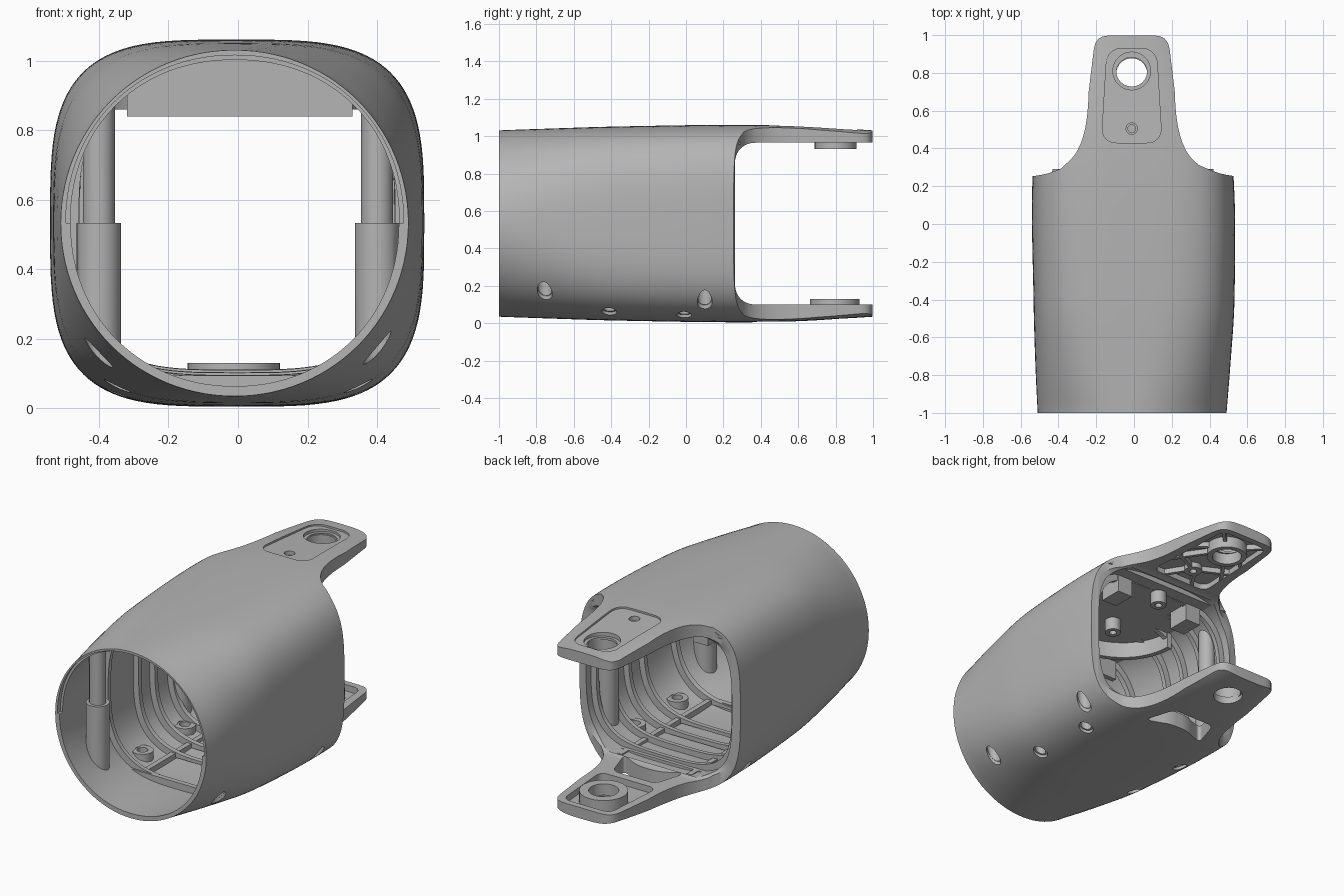
import bpy, bmesh, math
from mathutils import Vector

if "Cube" in bpy.data.objects:
    bpy.data.objects.remove(bpy.data.objects["Cube"])

grey = bpy.data.materials.new("plain grey")
grey.use_nodes = True
grey.diffuse_color = (0.46, 0.46, 0.46, 1)
grey.node_tree.nodes["Principled BSDF"].inputs["Base Color"].default_value = (0.46, 0.46, 0.46, 1)

MID = 0.533    # height of the body axis
AX = -0.012    # centre line of the arms


def make(name, bm):
    bmesh.ops.recalc_face_normals(bm, faces=bm.faces)
    me = bpy.data.meshes.new(name)
    bm.to_mesh(me)
    bm.free()
    me.materials.append(grey)
    ob = bpy.data.objects.new(name, me)
    bpy.context.collection.objects.link(ob)
    return ob


def skin(name, rings):
    """Closed solid through a list of point rings."""
    bm = bmesh.new()
    vs = [[bm.verts.new(p) for p in r] for r in rings]
    for a, b in zip(vs, vs[1:]):
        for i in range(len(a)):
            j = (i + 1) % len(a)
            bm.faces.new((a[i], a[j], b[j], b[i]))
    bm.faces.new(vs[0])
    bm.faces.new(vs[-1])
    return make(name, bm)


def prism(name, pts, lo, hi, axis="z"):
    put = (lambda p, t: (p[0], p[1], t)) if axis == "z" else (lambda p, t: (t, p[0], p[1]))
    return skin(name, [[put(p, t) for p in pts] for t in (lo, hi)])


def box(name, x0, x1, y0, y1, z0, z1):
    return prism(name, [(x0, y0), (x1, y0), (x1, y1), (x0, y1)], z0, z1)


def disc(name, x, y, r, z0, z1):
    n = 40
    return prism(name, [(x + r * math.cos(math.tau * i / n), y + r * math.sin(math.tau * i / n))
                        for i in range(n)], z0, z1)


def bezier(a, b, c, d, n=14):
    a, b, c, d = map(Vector, (a, b, c, d))
    return [tuple(a * (1 - t)**3 + b * 3 * t * (1 - t)**2 + c * 3 * t * t * (1 - t) + d * t**3)
            for t in (k / n for k in range(n + 1))]


def rounded(pts, r, n=8):
    """Round every corner of a polygon."""
    out = []
    for i, p in enumerate(pts):
        p = Vector(p)
        ends = []
        for q in (Vector(pts[i - 1]), Vector(pts[(i + 1) % len(pts)])):
            ends.append(p + (q - p).normalized() * min(r, (q - p).length * 0.48))
        out += bezier(ends[0], ends[0].lerp(p, .6), ends[1].lerp(p, .6), ends[1], n)
    return out


def spline(rows, y):
    """Smooth interpolation of a station table keyed on its first column."""
    k = max(0, min(len(rows) - 2, sum(r[0] <= y for r in rows) - 1))
    a, b = rows[k], rows[k + 1]
    p, q = rows[max(k - 1, 0)], rows[min(k + 2, len(rows) - 1)]
    h = b[0] - a[0]
    t = (y - a[0]) / h
    res = []
    for c in range(1, len(a)):
        m0 = (b[c] - p[c]) / (b[0] - p[0]) * h
        m1 = (q[c] - a[c]) / (q[0] - a[0]) * h
        res.append((2*t**3 - 3*t*t + 1) * a[c] + (t**3 - 2*t*t + t) * m0
                   + (3*t*t - 2*t**3) * b[c] + (t**3 - t*t) * m1)
    return res


def loft(name, rows, y0, y1, steps, inset=0.0, n=112):
    rings = []
    for s in range(steps + 1):
        y = y0 + (y1 - y0) * s / steps
        cx, a, h, e = spline(rows, y)
        ring = []
        for i in range(n):
            c, d = math.cos(math.tau * i / n), math.sin(math.tau * i / n)
            ring.append((cx + (a - inset) * math.copysign(abs(c) ** (2 / e), c), y,
                         MID + (h - inset) * math.copysign(abs(d) ** (2 / e), d)))
        rings.append(ring)
    return skin(name, rings)


def boolean(ob, cutter, op="DIFFERENCE", keep=False):
    m = ob.modifiers.new("cut", "BOOLEAN")
    m.operation, m.object, m.solver = op, cutter, "EXACT"
    dg = bpy.context.evaluated_depsgraph_get()
    me = bpy.data.meshes.new_from_object(ob.evaluated_get(dg))
    ob.modifiers.clear()
    ob.data = me
    if not keep:
        bpy.data.objects.remove(cutter)


# Body stations: y, centre x, half width, half height, squareness
OUTER = [(-1.05, -.01, .497, .495, 2), (-1, -.01, .5, .498, 2), (-.75, -.006, .516, .507, 2.5),
         (-.4, 0, .532, .518, 3.2), (.25, -.005, .532, .528, 3.6), (.6, -.01, .48, .522, 3.4),
         (1.05, AX, .36, .495, 3)]
INNER = [(-1.05, -.01, .47, .468, 2), (-.75, -.006, .482, .474, 2.5),
         (-.4, 0, .495, .482, 3.2), (.35, -.005, .48, .45, 3.6)]

# Shell, trimmed to the plan of the body and its two arms
shell = loft("body_shell", OUTER, -1.04, 1.04, 40)
boolean(shell, loft("cavity", INNER, -1.05, .33, 26))
side = ([(.6, .246)] + bezier((.535, .253), (.33, .28), (.235, .36), (.228, .7))
        + bezier((.205, .89), (.198, .96), (.19, .998), (.11, .998), 8))
plan = [(.6, -1)] + side + [(-x, y) for x, y in reversed(side)] + [(-.6, -1)]
boolean(shell, prism("plan", [(x + AX * (y > .3), y) for x, y in plan], -.2, 1.3), "INTERSECT")
boolean(shell, prism("fork_gap", rounded([(.262, .1), (1.3, .1), (1.3, .965), (.262, .965)], .11, 10),
                     -1, 1, "x"))
# Stepped lip on the upper half of the front rim
lip = loft("lip", [(r[0], r[1], r[2] + .014, r[3] + .014, r[4]) for r in INNER], -1.04, -.97, 2)
boolean(lip, box("upper_half", -1, 1, -1.2, 0, MID, 1.2), "INTERSECT")
boolean(shell, lip)


def arm_shape(w, y0, y1, r=.05):
    return rounded([(AX - w - .02, y0), (AX + w + .02, y0), (AX + w - .01, y1), (AX - w + .01, y1)], r)


# Sunken panel on the upper arm
panel = prism("panel", arm_shape(.14, .43, .93, .08), 1.048, 1.2)
for v in panel.data.vertices:
    v.co.z -= .05 * (v.co.y - .45)
boolean(shell, panel)

# Pockets inside the arms, and the window through the lower one
boolean(shell, prism("lower_pocket", arm_shape(.165, .56, .96), .062, .2))
boolean(shell, prism("upper_pocket", arm_shape(.17, .38, .96), .8, .998))
window = [(AX - .2, .32), (AX - .06, .38), (AX + .06, .38), (AX + .2, .32), (AX + .14, .51), (AX - .14, .51)]
boolean(shell, prism("window", rounded(window, .04), -.1, .2))

# Pivot and screw holes
for x, y, r, z0, z1 in [(AX, .81, .082, -.1, 1.2), (AX, .81, .1, 1.012, 1.2), (AX, .505, .03, 1.0, 1.2)]:
    boolean(shell, disc("hole", x, y, r, z0, z1))
POSTS = [(s * x, y) for s in (-1, 1) for x, y in ((.4, -.755), (.452, .1))]
BOSSES = [(s * .345, y) for s in (-1, 1) for y in (-.41, -.01)]
for x, y in POSTS + BOSSES:
    boolean(shell, disc("hole", x, y, .04, -.1, .35))

parts = [shell]


def tube(name, x, y, r, hole, z0, z1):
    ob = disc(name, x, y, r, z0, z1)
    boolean(ob, disc("bore", x, y, hole, z0 - .1, z1 + .1))
    parts.append(ob)
    return ob


# Bearing rings in the arms, webs under the upper one
tube("lower_bearing_ring", AX, .795, .133, .082, .05, .13)
tube("upper_bearing_ring", AX, .8, .112, .082, .932, 1.005)
tube("screw_sleeve", AX, .505, .05, .02, .967, 1.02)
for s in (-1, 1):
    for p, q in (((.07, .87), (.15, .95)), ((.1, .77), (.19, .7)), ((.06, .71), (.19, .52)),
                 ((.04, .53), (.18, .6)), ((.03, .48), (.1, .37))):
        a, b = Vector((AX + s * p[0], p[1])), Vector((AX + s * q[0], q[1]))
        w = (b - a).orthogonal().normalized() * .01
        parts.append(prism("arm_web", [tuple(v) for v in (a + w, b + w, b - w, a - w)], .967, 1.002))

# Inside parts are trimmed to sit within the wall
core = loft("core", OUTER, -1.0, .9, 36, inset=.014)
inside = []
for x, y in POSTS:
    inside.append(tube("lower_post", x, y, .064, .038, .0, MID))
    inside.append(tube("upper_post", x, y, .046, .018, MID - .01, 1.05))
for x, y in BOSSES:
    inside.append(tube("floor_boss", x, y, .06, .03, .0, .13))

# Rib bands along the inner side walls
for y in (-.56, -.27, -.12, .04, .2):
    rib = loft("side_rib", INNER, y - .014, y + .014, 2, inset=-.012)
    boolean(rib, loft("rib_void", INNER, y - .03, y + .03, 2, inset=.035))
    boolean(rib, box("side_band", -1, 1, -1, 1, .07, .96), "INTERSECT")
    parts.append(rib)

# Floor beams, ceiling plate and hanging walls
for s in (-1, 1):
    inside.append(box("floor_beam", s * .23 - .015, s * .23 + .015, -.57, .3, .0, .095))
    inside.append(box("ceiling_block", s * .25 - .05, s * .25 + .05, .08, .22, .85, 1.04))
    inside.append(tube("ceiling_boss", AX, s * .2, .045, .02, .88, .98))
for y in (-.57, .22):
    inside.append(box("floor_crossbar", -.45, .45, y - .015, y + .015, .0, .095))
inside.append(box("ceiling_plate", -.5, .5, -.56, .29, .955, 1.1))
inside.append(box("ceiling_wall", -.32, .33, -.57, -.54, .84, 1.1))
arc = [(r * math.cos(math.pi * i / 24), -.1 - r * math.sin(math.pi * i / 24))
       for r, order in ((.36, range(25)), (.33, range(24, -1, -1))) for i in order]
inside.append(prism("ceiling_arc", arc, .86, 1.0))
for ob in inside:
    boolean(ob, core, "INTERSECT", keep=True)
    if ob not in parts:
        parts.append(ob)
bpy.data.objects.remove(core)

# Smooth shading with crisp edges
bpy.ops.object.select_all(action="DESELECT")
for ob in parts:
    ob.select_set(True)
bpy.context.view_layer.objects.active = shell
bpy.ops.object.shade_smooth_by_angle(angle=math.radians(30))
